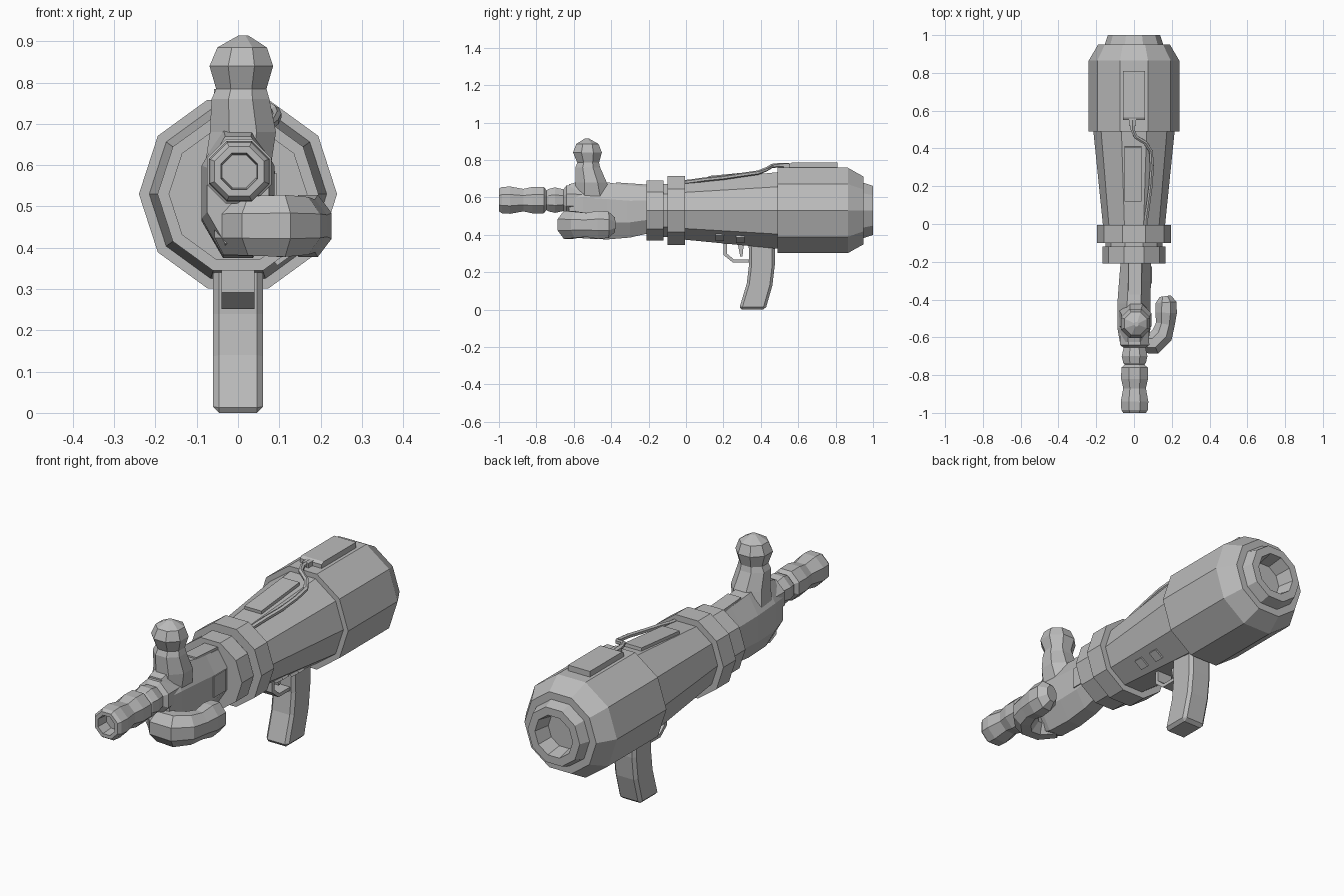
import bpy, bmesh, math
from mathutils import Vector, Matrix

old = bpy.data.objects.get("Cube")
if old:
    bpy.data.objects.remove(old, do_unlink=True)

GREY = (0.5, 0.5, 0.5, 1)
mat = bpy.data.materials.new("plain grey")
mat.use_nodes = True
mat.diffuse_color = GREY
bsdf = mat.node_tree.nodes["Principled BSDF"]
bsdf.inputs["Base Color"].default_value = GREY
bsdf.inputs["Roughness"].default_value = 0.7


def finish(name, bm):
    bmesh.ops.recalc_face_normals(bm, faces=bm.faces[:])
    me = bpy.data.meshes.new(name)
    bm.to_mesh(me)
    bm.free()
    me.materials.append(mat)
    ob = bpy.data.objects.new(name, me)
    bpy.context.scene.collection.objects.link(ob)
    return ob


def tube(name, stations, sides=8, axis=None, flats=True):
    """Skin rings (centre, half width, half height) along an axis or the path itself."""
    bm = bmesh.new()
    centres = [Vector(s[0]) for s in stations]
    phase = math.pi / sides if flats else 0
    grow = 1 / math.cos(math.pi / sides) if flats else 1
    rings = []
    for i, (c, hu, hv) in enumerate(stations):
        if axis == "Z":
            u, v = Vector((1, 0, 0)), Vector((0, 1, 0))
        else:
            t = Vector((0, 1, 0))
            if axis is None:
                t = (centres[min(i + 1, len(centres) - 1)] - centres[max(i - 1, 0)]).normalized()
            u = t.cross(Vector((0, 0, 1))).normalized()
            v = u.cross(t)
        ring = []
        for k in range(sides):
            a = phase + math.tau * k / sides
            ring.append(bm.verts.new(centres[i] + u * hu * grow * math.cos(a) + v * hv * grow * math.sin(a)))
        rings.append(ring)
    for a, b in zip(rings, rings[1:]):
        for k in range(sides):
            j = (k + 1) % sides
            bm.faces.new((a[k], a[j], b[j], b[k]))
    bm.faces.new(rings[0])
    bm.faces.new(rings[-1])
    return finish(name, bm)


def lathe(name, profile, sides, x=0, z=0, flats=False):
    return tube(name, [((x, y, z), r, r) for y, r in profile], sides, "Y", flats)


def extrude(name, outline, half):
    """Extrude a (y, z) outline sideways."""
    bm = bmesh.new()
    l, r = [[bm.verts.new((s * half, y, z)) for y, z in outline] for s in (-1, 1)]
    bm.faces.new(l)
    bm.faces.new(r)
    for k in range(len(l)):
        j = (k + 1) % len(l)
        bm.faces.new((l[k], l[j], r[j], r[k]))
    return finish(name, bm)


def box(name, centre, size, rot=(0, "X")):
    bm = bmesh.new()
    m = Matrix.Translation(centre) @ Matrix.Rotation(math.radians(rot[0]), 4, rot[1])
    bmesh.ops.create_cube(bm, size=1, matrix=m @ Matrix.Diagonal((*size, 1)))
    return finish(name, bm)


# Ten-sided launcher body with a recessed rear opening
AXIS_Z = 0.53
lathe("rear_barrel", [(0.49, 0.2), (0.49, 0.24), (0.865, 0.24), (0.95, 0.19), (0.95, 0.155),
                      (1.0, 0.138), (1.0, 0.1), (0.92, 0.085)], 10, z=AXIS_Z)
lathe("tapered_body", [(-0.03, 0.162), (0.5, 0.216)], 10, z=AXIS_Z)
lathe("rear_collar", [(-0.1, 0.195), (-0.005, 0.195)], 10, z=AXIS_Z)
lathe("collar_neck", [(-0.13, 0.15), (-0.08, 0.15)], 10, z=AXIS_Z)
lathe("front_collar", [(-0.21, 0.168), (-0.12, 0.168)], 10, z=AXIS_Z)

# Palm
palm = [(-0.19, 0.01, 0.08, 0.41, 0.655), (-0.3, 0.005, 0.084, 0.385, 0.663),
        (-0.42, 0, 0.088, 0.375, 0.68), (-0.55, 0, 0.088, 0.38, 0.69),
        (-0.625, 0, 0.075, 0.41, 0.67)]
tube("palm", [((x, y, (a + b) / 2), h, (b - a) / 2) for y, x, h, a, b in palm], axis="Y")
box("palm_top_plate", (0.005, -0.29, 0.664), (0.07, 0.17, 0.02), (-4, "X"))
box("palm_side_plate", (0.088, -0.27, 0.53), (0.012, 0.09, 0.1))

# Pointing finger with a hollow tip
lathe("pointing_finger", [(-0.55, 0.075), (-0.64, 0.078), (-0.655, 0.058), (-0.7, 0.068), (-0.735, 0.06),
                          (-0.745, 0.052), (-0.76, 0.07), (-0.82, 0.071), (-0.87, 0.06),
                          (-0.94, 0.073), (-0.985, 0.07), (-1.0, 0.06), (-1.0, 0.044),
                          (-0.94, 0.04)], 8, 0.003, 0.585, True)

# Raised thumb
thumb = [(0.6, 0, -0.5, 0.08, 0.1), (0.68, 0.012, -0.507, 0.08, 0.083), (0.76, 0.006, -0.525, 0.07, 0.066),
         (0.785, 0.008, -0.523, 0.061, 0.058), (0.84, 0.008, -0.527, 0.077, 0.077),
         (0.885, 0.01, -0.527, 0.06, 0.06), (0.914, 0.013, -0.53, 0.012, 0.012)]
tube("thumb", [((x, y, z), hx, hy) for z, x, y, hx, hy in thumb], axis="Z")

# Curled finger bending round to the left side
curl = [(-0.02, -0.57, 0.05, 0.07), (0.035, -0.63, 0.058, 0.072), (0.105, -0.63, 0.06, 0.075),
        (0.15, -0.585, 0.057, 0.07), (0.166, -0.53, 0.05, 0.064), (0.17, -0.47, 0.057, 0.075),
        (0.17, -0.415, 0.055, 0.07), (0.165, -0.382, 0.03, 0.04)]
tube("curled_finger", [((x, y, 0.453), hu, hv) for x, y, hu, hv in curl])

# Curved grip with chamfered edges
grip = extrude("grip", [(0.335, 0.36), (0.337, 0.24), (0.325, 0.14), (0.283, 0.0), (0.425, 0.0),
                        (0.462, 0.13), (0.475, 0.24), (0.475, 0.36)], 0.06)
bevel = grip.modifiers.new("chamfer", "BEVEL")
bevel.width = 0.014
bevel.segments = 1
bevel.limit_method = "ANGLE"
bevel.angle_limit = math.radians(50)

# Trigger and guard
extrude("trigger_guard", [(0.2, 0.37), (0.2, 0.292), (0.25, 0.252), (0.345, 0.252), (0.345, 0.268),
                          (0.256, 0.268), (0.218, 0.3), (0.218, 0.37)], 0.04)
extrude("trigger", [(0.275, 0.36), (0.29, 0.285), (0.302, 0.285), (0.31, 0.36)], 0.012)

# Top boxes, side buttons and cable
extrude("rear_top_box", [(0.55, 0.74), (0.55, 0.776), (0.565, 0.785), (0.81, 0.785), (0.81, 0.74)], 0.058)
box("front_top_plate", (-0.005, 0.265, 0.713), (0.09, 0.29, 0.03), (5.5, "X"))
for i, y in enumerate((0.18, 0.29)):
    box(f"side_button_{i + 1}", (0.102 + 0.06 * (y - 0.18), y, 0.389 - 0.08 * (y - 0.18)),
        (0.05, 0.045, 0.022), (144, "Y"))
box("cable_plug", (-0.008, 0.54, 0.77), (0.035, 0.04, 0.022))
cable = [(-0.008, 0.55, 0.772), (-0.008, 0.5, 0.772), (0.01, 0.46, 0.768), (0.06, 0.43, 0.75),
         (0.09, 0.385, 0.732), (0.095, 0.3, 0.72), (0.088, 0.2, 0.705), (0.075, 0.1, 0.695),
         (0.065, 0.03, 0.685), (0.062, -0.02, 0.68)]
tube("cable", [(p, 0.01, 0.01) for p in cable], 6)
